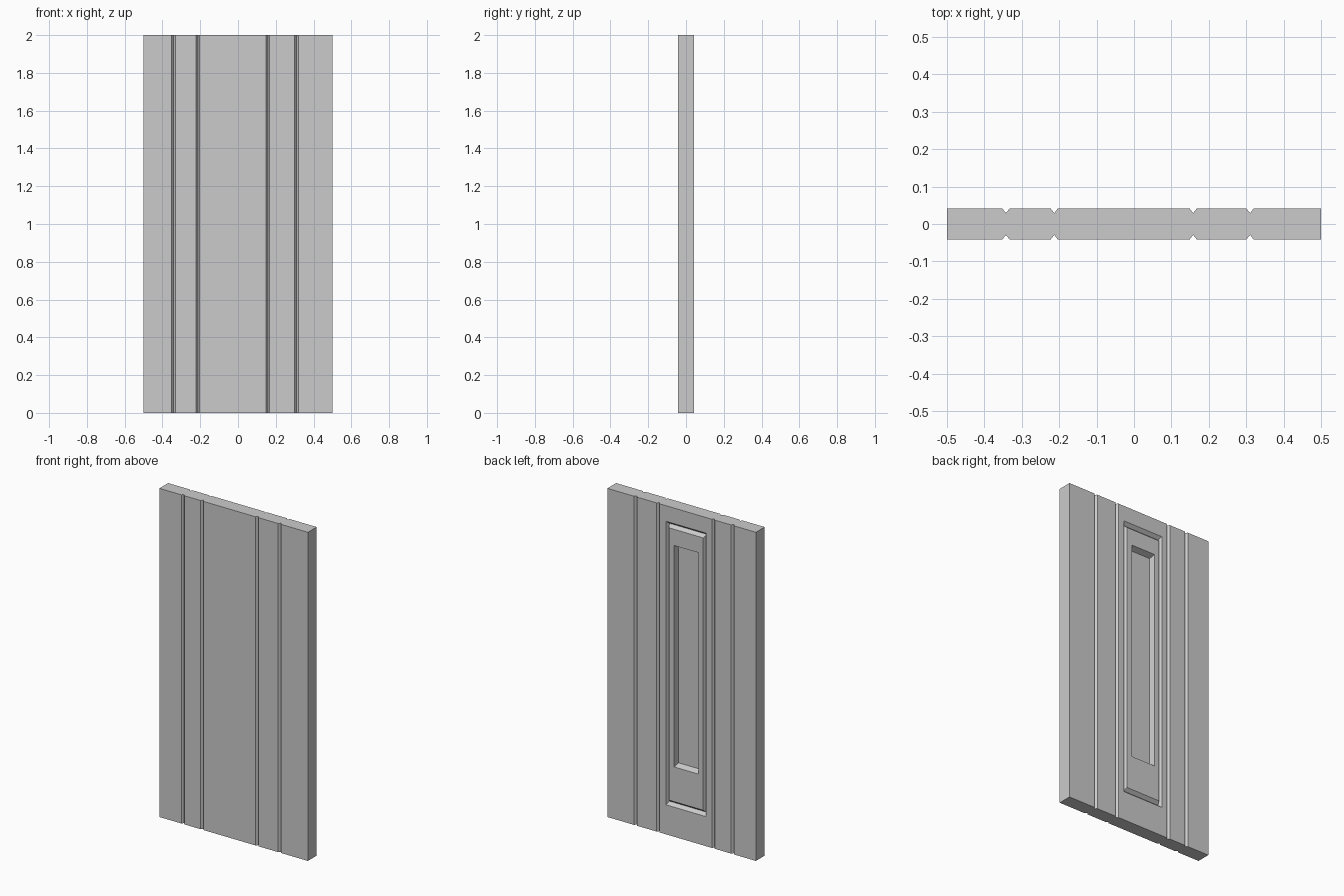
import bpy, bmesh

if "Cube" in bpy.data.objects:
    bpy.data.objects.remove(bpy.data.objects["Cube"])

H, T = 2.0, 0.042                       # height, half thickness
GROOVES = (-0.342, -0.213, 0.158, 0.31) # centres of the vertical V grooves
GW, GD = 0.01, 0.013                    # groove half width and depth

bm = bmesh.new()


def edge_points(side):
    """Plan outline of one door face, left to right, with V notches."""
    pts = [(-0.5, side * T)]
    for g in GROOVES:
        pts += [(g - GW, side * T), (g, side * (T - GD)), (g + GW, side * T)]
    return pts + [(0.5, side * T)]


# Grooved slab: plan profile extruded upward
profile = edge_points(-1) + edge_points(1)[::-1]
low = [bm.verts.new((x, y, 0)) for x, y in profile]
high = [bm.verts.new((x, y, H)) for x, y in profile]
bm.faces.new(low[::-1])
bm.faces.new(high)
n = len(profile)
panel_face = None
for i in range(n):
    j = (i + 1) % n
    f = bm.faces.new((low[i], low[j], high[j], high[i]))
    c = f.calc_center_median()
    if c.y > T - 1e-4 and GROOVES[1] < c.x < GROOVES[2]:
        panel_face = f

# Back panel: nested rectangles (x0, x1, z0, z1, y) form a V moulding and a recess
ox0, ox1, oz0, oz1 = -0.165, 0.106, 0.18, 1.905
ix0, ix1, iz0, iz1 = -0.113, 0.051, 0.425, 1.772


def inset(x0, x1, z0, z1, dx, dz, y):
    return x0 + dx, x1 - dx, z0 + dz, z1 - dz, y


rings = [
    (ox0, ox1, oz0, oz1, T),
    inset(ox0, ox1, oz0, oz1, 0.01, 0.017, T - 0.02),
    inset(ox0, ox1, oz0, oz1, 0.02, 0.034, T),
    (ix0, ix1, iz0, iz1, T),
    inset(ix0, ix1, iz0, iz1, 0.006, 0.013, T - 0.035),
]
corners = list(panel_face.verts)
xs = [v.co.x for v in corners]
xm = (min(xs) + max(xs)) / 2
prev = [next(v for v in corners if (v.co.x > xm) == r and (v.co.z > 1) == u)
        for r, u in ((False, False), (True, False), (True, True), (False, True))]
bm.faces.remove(panel_face)
for x0, x1, z0, z1, y in rings:
    ring = [bm.verts.new((x, y, z))
            for x, z in ((x0, z0), (x1, z0), (x1, z1), (x0, z1))]
    for i in range(4):
        j = (i + 1) % 4
        bm.faces.new((prev[i], prev[j], ring[j], ring[i]))
    prev = ring
bm.faces.new(prev)

bmesh.ops.recalc_face_normals(bm, faces=bm.faces)
mesh = bpy.data.meshes.new("door_panel")
bm.to_mesh(mesh)
bm.free()
bpy.context.collection.objects.link(bpy.data.objects.new("door_panel", mesh))
